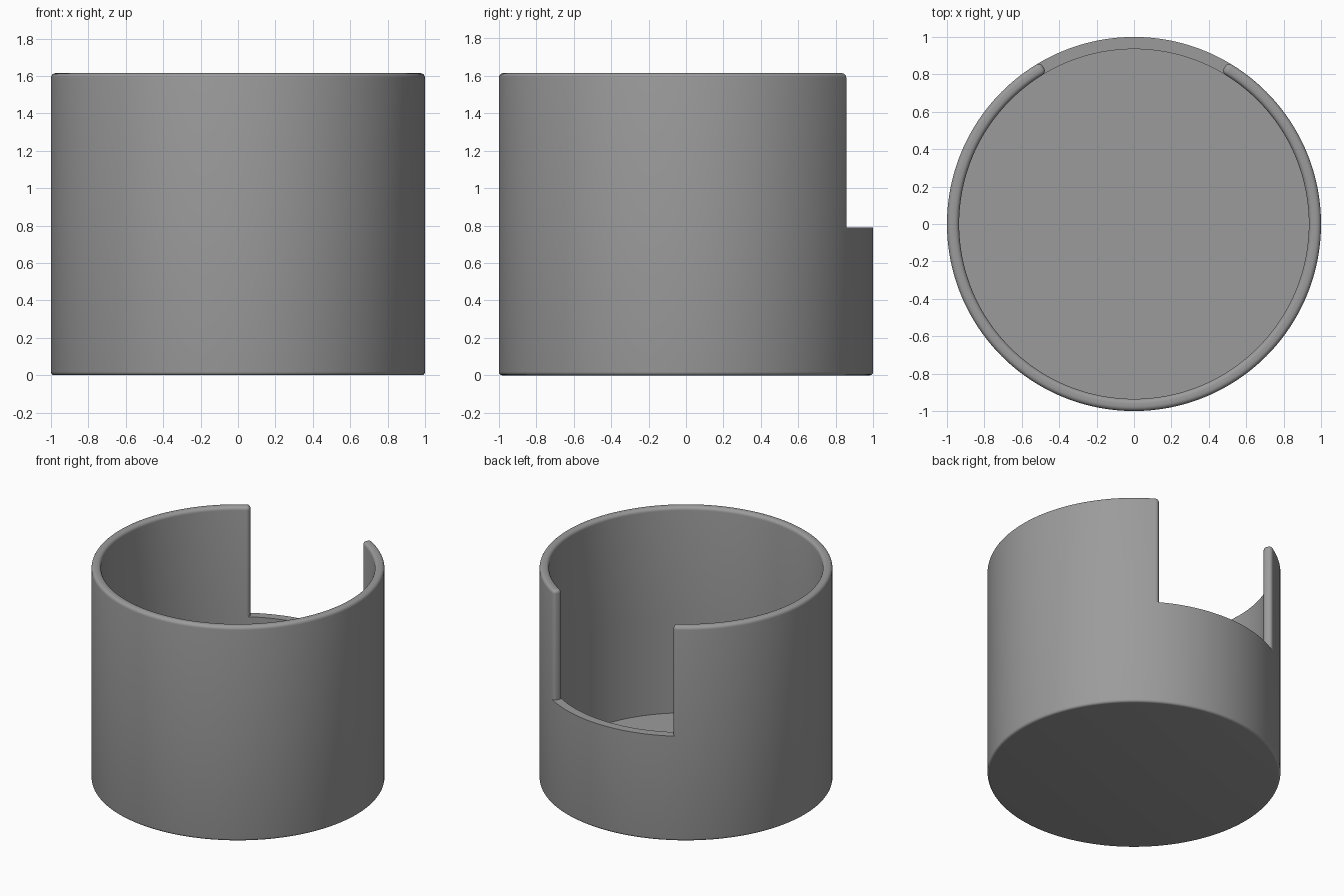
import bpy, bmesh, math

if "Cube" in bpy.data.objects:
    bpy.data.objects.remove(bpy.data.objects["Cube"])

R, T = 1.0, 0.065             # outer radius, wall thickness
RI = R - T
H, STEP, FLOOR = 1.615, 0.79, 0.065
FILLET, FOOT = 0.025, 0.018
SEG = 192
HALF_GAP = SEG // 12          # opening is 30 degrees either side of the back

grey = bpy.data.materials.new("grey plastic")
grey.diffuse_color = (0.33, 0.33, 0.33, 1)
grey.use_nodes = True
grey.node_tree.nodes["Principled BSDF"].inputs["Base Color"].default_value = grey.diffuse_color


def polar(r, i, z):
    a = math.pi / 2 + 2 * math.pi * i / SEG   # step 0 is the back
    return (r * math.cos(a), r * math.sin(a), z)


def finish(bm, name):
    bmesh.ops.recalc_face_normals(bm, faces=bm.faces)
    me = bpy.data.meshes.new(name)
    bm.to_mesh(me)
    bm.free()
    ob = bpy.data.objects.new(name, me)
    bpy.context.collection.objects.link(ob)
    me.materials.append(grey)
    bpy.ops.object.select_all(action='DESELECT')
    ob.select_set(True)
    bpy.context.view_layer.objects.active = ob
    bpy.ops.object.shade_smooth_by_angle(angle=math.radians(35))
    return ob


# Lower cup: rounded foot, outer wall, ledge, inner wall, floor
bm = bmesh.new()
profile = [(R - FOOT + FOOT * math.sin(t), FOOT - FOOT * math.cos(t))
           for t in (k * math.pi / 8 for k in range(5))]
profile += [(R, STEP), (RI, STEP), (RI, FLOOR)]
rings = [[bm.verts.new(polar(r, i, z)) for i in range(SEG)] for r, z in profile]
for k in range(len(rings) - 1):
    for i in range(SEG):
        off = min(i, SEG - 1 - i)
        if k == 5 and off > HALF_GAP + 1:     # ledge only shows in the opening
            continue
        j = (i + 1) % SEG
        bm.faces.new((rings[k][i], rings[k][j], rings[k + 1][j], rings[k + 1][i]))
bm.faces.new(rings[0])
bm.faces.new(rings[-1])
finish(bm, "lower_cup")

# Upper wall: open arc with rounded rim and rounded ends
bm = bmesh.new()
steps = range(HALF_GAP, SEG - HALF_GAP + 1)
cols = [[bm.verts.new(polar(r, i, z)) for r, z in
         ((R, STEP), (R, H), (RI, H), (RI, STEP))] for i in steps]
for a, b in zip(cols, cols[1:]):
    for k in range(4):
        m = (k + 1) % 4
        bm.faces.new((a[k], b[k], b[m], a[m]))
bm.faces.new(cols[0])
bm.faces.new(cols[-1])
bmesh.ops.recalc_face_normals(bm, faces=bm.faces)
sharp = [e for e in bm.edges if e.calc_face_angle() > 1
         and max(v.co.z for v in e.verts) > STEP + 0.1]
bmesh.ops.bevel(bm, geom=sharp, offset=FILLET, segments=5, profile=0.5, affect='EDGES')
under = [f for f in bm.faces if all(v.co.z < STEP + 1e-4 for v in f.verts)]
bmesh.ops.delete(bm, geom=under, context='FACES')
finish(bm, "upper_wall")
